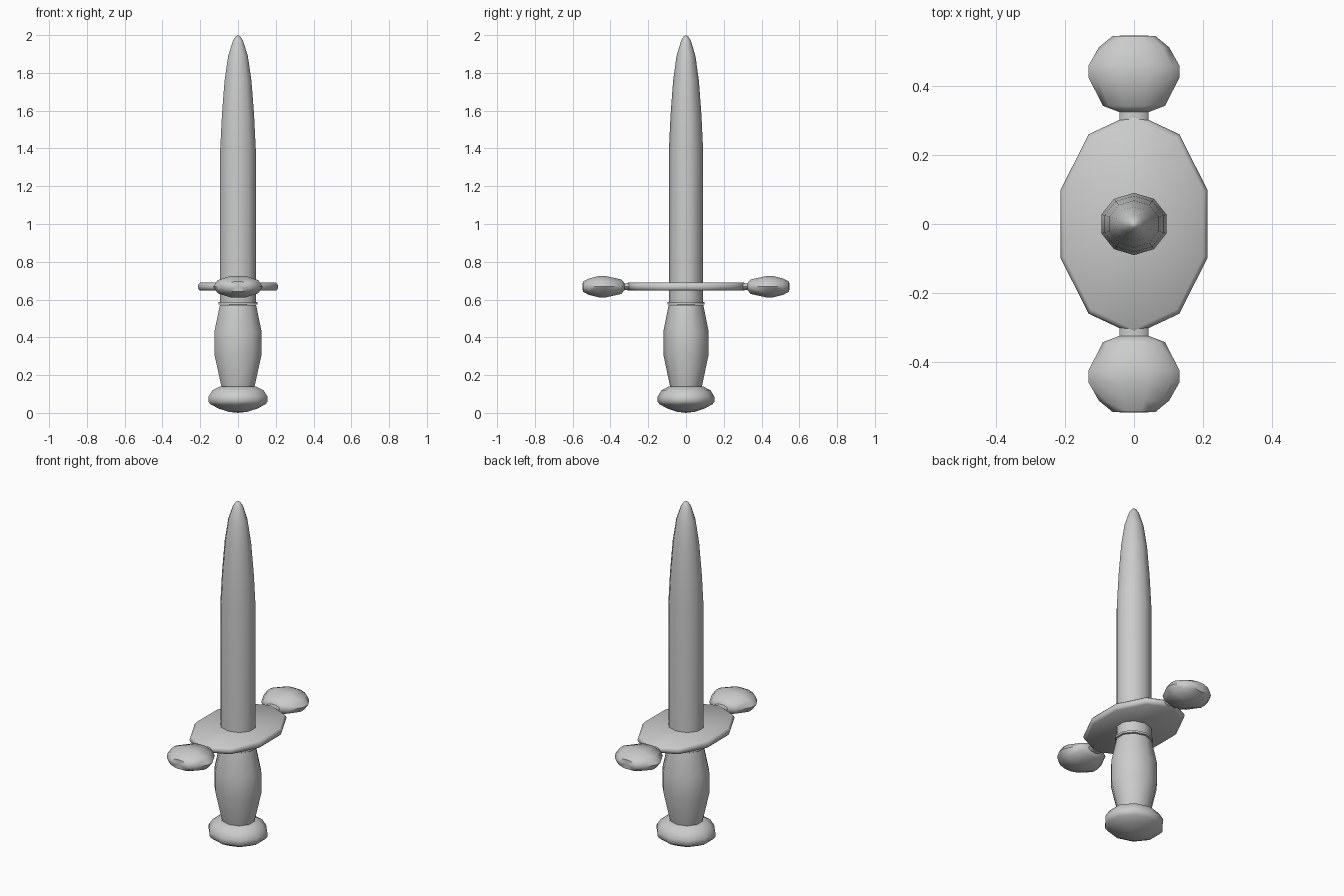
import bpy, bmesh
from math import sin, cos, pi, radians
from mathutils import Vector

if "Cube" in bpy.data.objects:
    bpy.data.objects.remove(bpy.data.objects["Cube"])

SIDES = 10


def lathe(name, profile, place, angle=50):
    """Ten-sided lathe; profile = (radius, height); place maps the point to the model."""
    bm = bmesh.new()
    rings = []
    for r, h in profile:
        if r == 0:
            rings.append([bm.verts.new(place(Vector((0, 0, h))))])
        else:
            rings.append([bm.verts.new(place(Vector((
                r * cos(pi / 2 + 2 * pi * i / SIDES),
                r * sin(pi / 2 + 2 * pi * i / SIDES), h)))) for i in range(SIDES)])
    for a, b in zip(rings, rings[1:]):
        for i in range(SIDES):
            j = (i + 1) % SIDES
            if len(a) == 1:
                bm.faces.new((a[0], b[j], b[i]))
            elif len(b) == 1:
                bm.faces.new((a[i], a[j], b[0]))
            else:
                bm.faces.new((a[i], a[j], b[j], b[i]))
    bmesh.ops.recalc_face_normals(bm, faces=bm.faces[:])
    mesh = bpy.data.meshes.new(name)
    bm.to_mesh(mesh)
    bm.free()
    ob = bpy.data.objects.new(name, mesh)
    bpy.context.collection.objects.link(ob)
    bpy.ops.object.select_all(action='DESELECT')
    ob.select_set(True)
    bpy.context.view_layer.objects.active = ob
    bpy.ops.object.shade_smooth_by_angle(angle=radians(angle))
    return ob


def upright(sx, sy, z=0):
    return lambda v: Vector((v.x * sx, v.y * sy, v.z + z))


# slightly oval upright parts: the radius is the visible half width in x
body = upright(1 / cos(pi / SIDES), 0.96)

# pommel
lathe("pommel", [(0, 0), (0.05, 0.006), (0.1, 0.022), (0.145, 0.045), (0.157, 0.06),
                 (0.157, 0.085), (0.135, 0.12), (0.095, 0.14), (0, 0.145)], body)
# grip
lathe("grip", [(0, 0.12), (0.085, 0.13), (0.09, 0.15), (0.125, 0.31), (0.125, 0.43),
               (0.096, 0.57), (0, 0.575)], body)
# collar between grip and blade
lathe("collar", [(0, 0.572), (0.103, 0.574), (0.103, 0.586), (0, 0.588)], body)
# blade
lathe("blade", [(0, 0.58), (0.094, 0.58), (0.094, 1.4), (0.085, 1.58), (0.071, 1.76),
                (0.052, 1.89), (0.027, 1.97), (0.012, 1.993), (0, 2.0)], body)
# guard plate with a bevelled rim
lathe("guard_plate", [(0, -0.021), (0.95, -0.021), (0.985, -0.012), (1, 0),
                      (0.985, 0.012), (0.95, 0.021), (0, 0.021)],
      upright(0.224, 0.322, 0.668))

# guard ends, one each way along y
for side, s in (("front", -1), ("back", 1)):
    def outward(v, s=s):
        return Vector((v.y * 1.0, s * v.z, 0.668 + v.x * 0.45))
    lathe(side + "_guard_neck", [(0, 0.27), (0.042, 0.27), (0.042, 0.34), (0, 0.34)], outward)
    lathe(side + "_guard_knob", [(0, 0.323), (0.045, 0.326), (0.09, 0.343), (0.132, 0.425),
                                 (0.132, 0.46), (0.102, 0.513), (0.062, 0.546), (0, 0.548)],
          outward)
